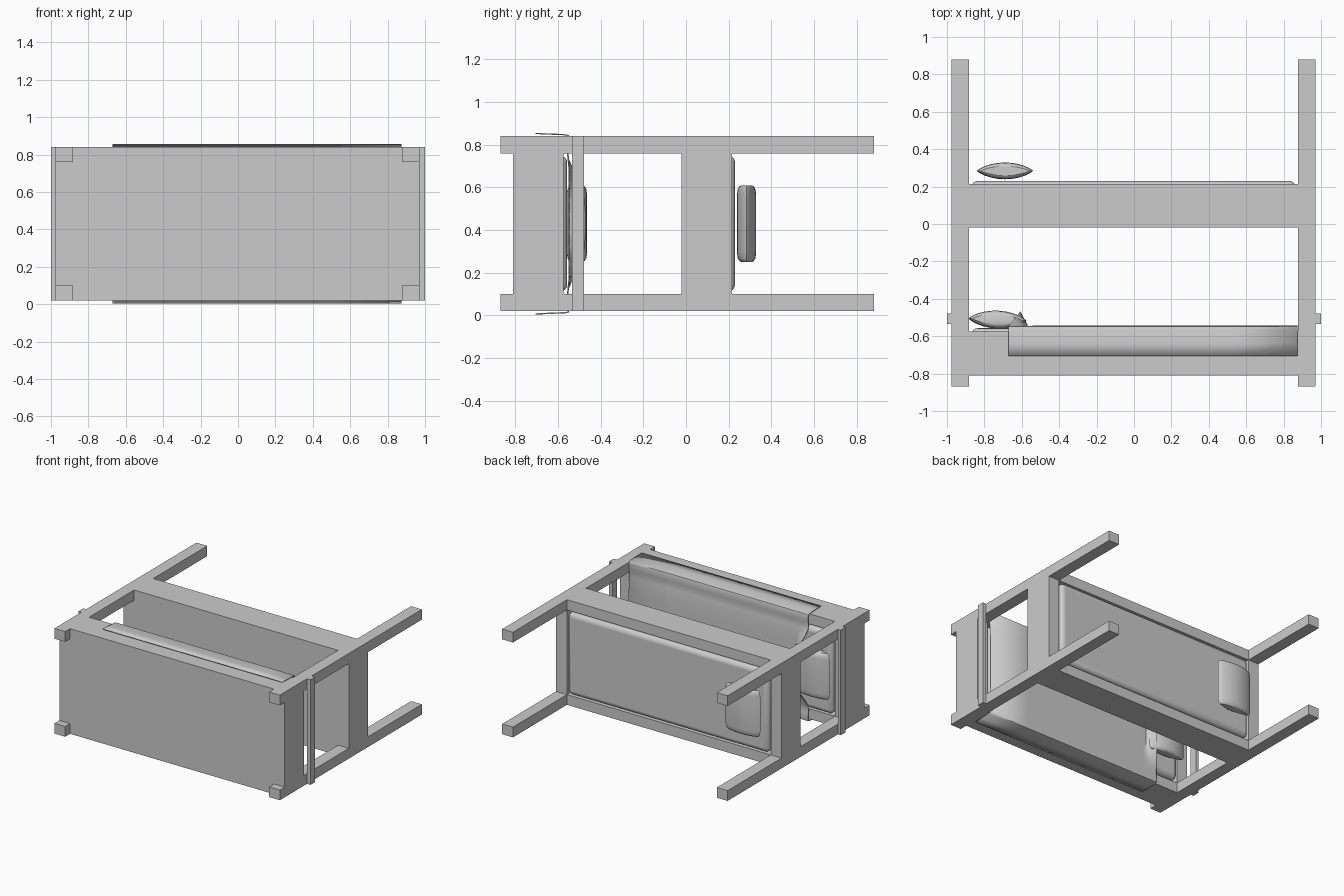
import bpy, bmesh, math

if "Cube" in bpy.data.objects:
    bpy.data.objects.remove(bpy.data.objects["Cube"])


def box(name, x, y, z, bevel=0, segments=4):
    bpy.ops.mesh.primitive_cube_add(
        size=1, location=[(r[0] + r[1]) / 2 for r in (x, y, z)])
    ob = bpy.context.object
    ob.name = name
    ob.scale = [r[1] - r[0] for r in (x, y, z)]
    bpy.ops.object.transform_apply(location=False, rotation=False, scale=True)
    if bevel:
        mod = ob.modifiers.new("round", 'BEVEL')
        mod.width, mod.segments = bevel, segments
        bpy.ops.object.shade_smooth_by_angle()
    return ob


def mesh_object(name, bm):
    bmesh.ops.recalc_face_normals(bm, faces=bm.faces)
    me = bpy.data.meshes.new(name)
    bm.to_mesh(me)
    bm.free()
    ob = bpy.data.objects.new(name, me)
    bpy.context.collection.objects.link(ob)
    bpy.context.view_layer.objects.active = ob
    ob.select_set(True)
    bpy.ops.object.shade_smooth_by_angle()
    ob.select_set(False)
    return ob


# lens-shaped pillow lofted along z, with rounded ends
def pillow(name, loc, half, tilt=0):
    bm = bmesh.new()
    rings, n = [], 24
    for t, s in ((-1, .55), (-.97, .75), (-.9, .92), (-.75, 1),
                 (.75, 1), (.9, .92), (.97, .75), (1, .55)):
        ring = []
        for i in range(n):
            a = 2 * math.pi * i / n
            sy = math.sin(a)
            lens = math.copysign(abs(sy) ** 1.6, sy)
            ring.append(bm.verts.new((half[0] * math.cos(a) * (.7 + .3 * s),
                                      half[1] * lens * s, half[2] * t)))
        rings.append(ring)
    for a, b in zip(rings, rings[1:]):
        for i in range(n):
            bm.faces.new((a[i], a[(i + 1) % n], b[(i + 1) % n], b[i]))
    bm.faces.new(rings[0])
    bm.faces.new(rings[-1])
    ob = mesh_object(name, bm)
    ob.location, ob.rotation_euler.z = loc, tilt
    return ob


X0, X1, W = -.975, .97, .093
Z_SIDES = ((.02, .10), (.76, .84))
X_SIDES = ((X0, X0 + W), (X1 - W, X1))

# corner posts
for x in X_SIDES:
    for z in Z_SIDES:
        box("post", x, (-.87, .88), z)

# two bed frames with rails, end panels and a base panel
for level, y0, y1 in (("lower", -.81, -.575), ("upper", -.02, .215)):
    for z in Z_SIDES:
        box(level + "_side_rail", (X0 + W, X1 - W), (y0, y1), z)
    for x in X_SIDES:
        box(level + "_end_panel", x, (y0, y1), (.10, .76))
    box(level + "_base_panel", (X0 + W, X1 - W), (y0, y0 + .05), (.10, .76))

# mattresses
box("upper_mattress", (-.87, .865), (.04, .23), (.11, .75), .035)
box("lower_mattress", (-.87, .865), (-.76, -.557), (.11, .75), .035)

# end crossbars
for x in ((-1, X0), (X1, 1)):
    box("end_crossbar", x, (-.535, -.478), (.02, .84))

# pillows
pillow("upper_pillow", (-.69, .284, .43), (.15, .045, .18))
pillow("lower_pillow", (-.73, -.511, .43), (.155, .048, .18), -.04)

# blanket draped over both rails, head edge lifted over the pillow
half_profile = [(-.705, .853), (-.64, .850), (-.565, .847), (-.551, .843),
                (-.548, .83), (-.55, .79), (-.555, .76), (-.552, .73),
                (-.548, .69), (-.547, .62), (-.547, .54), (-.547, .47)]
profile = half_profile + [(y, .86 - z) for y, z in reversed(half_profile)]
xs = [0, .01, .02, .035, .05, .065, .08, .1, .13, .17, .3, .6, .9, 1.2, 1.545]
bm = bmesh.new()
grid = []
for d in xs:
    row = []
    for y, z in profile:
        t = min(1, abs(z - .43) / .32)
        lift = .5 + .5 * math.cos(math.pi * t ** 1.6)
        fall = max(0, 1 - d / .1) ** 1.5
        row.append(bm.verts.new((-.67 + d + .062 * lift * fall ** .5,
                                 y + .077 * lift * fall, z)))
    grid.append(row)
for a, b in zip(grid, grid[1:]):
    for i in range(len(profile) - 1):
        bm.faces.new((a[i], b[i], b[i + 1], a[i + 1]))
blanket = mesh_object("blanket", bm)
solid = blanket.modifiers.new("thickness", 'SOLIDIFY')
solid.thickness, solid.offset = .006, 0
